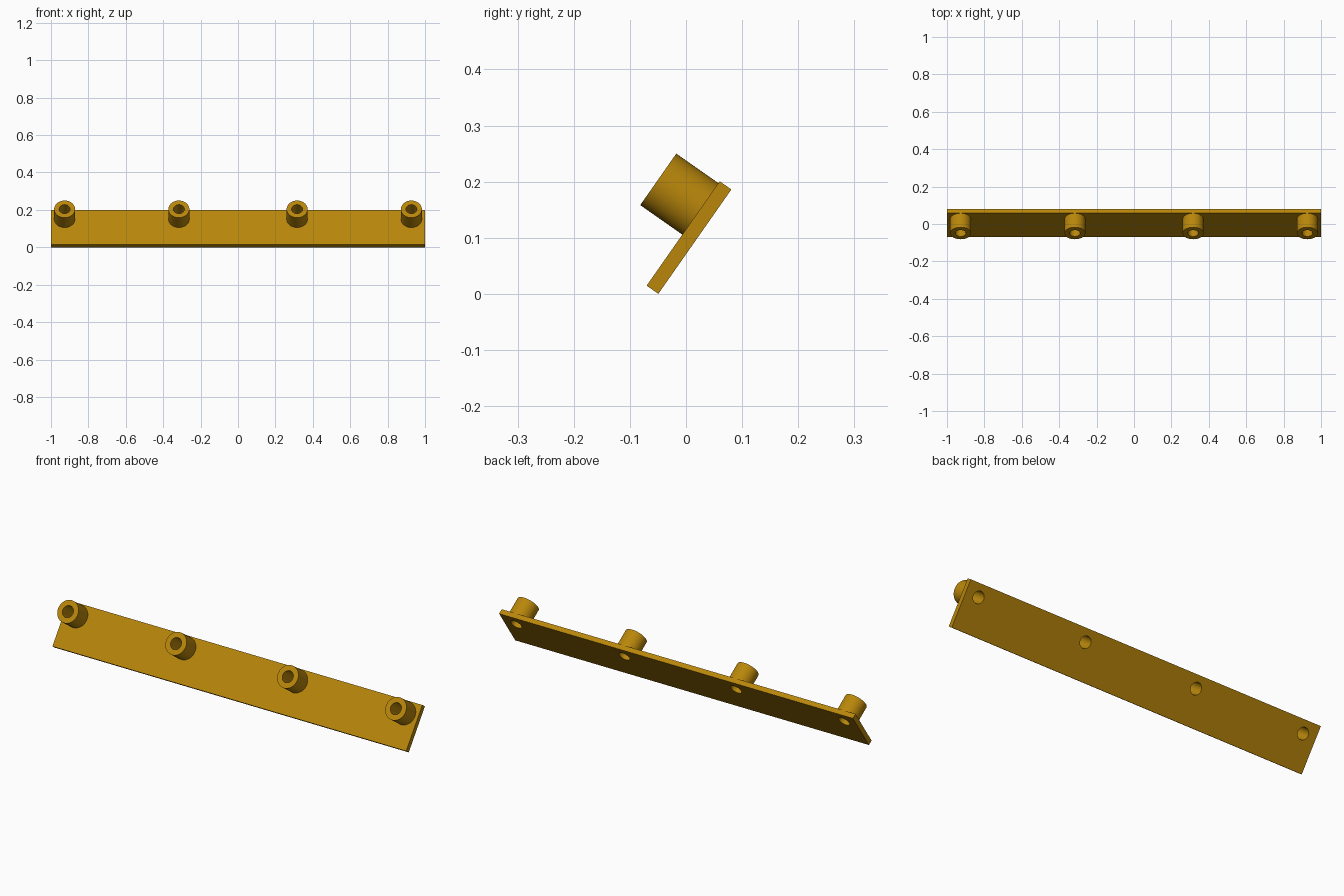
import bpy, bmesh, math
from mathutils import Matrix

if "Cube" in bpy.data.objects:
    bpy.data.objects.remove(bpy.data.objects["Cube"])

# Local frame: X along the strip, Y up the plate, Z out of its front face
TILT = Matrix.Translation((0, -0.0702, 0.0147)) @ Matrix.Rotation(math.radians(55), 4, 'X')
HEIGHT, THICK = 0.227, 0.0255
BOSS_Y, BOSS_H = 0.167, 0.0916
BOSS_R, HOLE_R = 0.056, 0.029
SEGS = 48
BOSS_X = (-0.927, -0.316, 0.316, 0.927)

gold = bpy.data.materials.new("dark gold")
gold.diffuse_color = (0.479, 0.238, 0.0033, 1)
gold.use_nodes = True
gold.node_tree.nodes["Principled BSDF"].inputs["Base Color"].default_value = gold.diffuse_color


def make(name, bm):
    bmesh.ops.recalc_face_normals(bm, faces=bm.faces)
    mesh = bpy.data.meshes.new(name)
    bm.to_mesh(mesh)
    bm.free()
    mesh.materials.append(gold)
    ob = bpy.data.objects.new(name, mesh)
    bpy.context.collection.objects.link(ob)
    ob.matrix_world = TILT
    return ob


def activate(ob):
    bpy.ops.object.select_all(action='DESELECT')
    ob.select_set(True)
    bpy.context.view_layer.objects.active = ob


# Backing plate
bm = bmesh.new()
bmesh.ops.create_cube(bm, size=1, matrix=Matrix.Translation((0, HEIGHT / 2, -THICK / 2))
                      @ Matrix.Diagonal((2, HEIGHT, THICK, 1)))
plate = make("backing_plate", bm)

# Holes through the plate
bm = bmesh.new()
for x in BOSS_X:
    bmesh.ops.create_cone(bm, cap_ends=True, segments=SEGS, radius1=HOLE_R, radius2=HOLE_R,
                          depth=0.1, matrix=Matrix.Translation((x, BOSS_Y, 0)))
cutter = make("hole_cutter", bm)
cutter.hide_render = True
mod = plate.modifiers.new("holes", 'BOOLEAN')
mod.operation, mod.solver, mod.object = 'DIFFERENCE', 'EXACT', cutter
activate(plate)
bpy.ops.object.modifier_apply(modifier=mod.name)
bpy.data.objects.remove(cutter)
bpy.ops.object.shade_smooth_by_angle(angle=math.radians(30))

# Hollow bosses: outer wall, front rim and bore
for i, x in enumerate(BOSS_X):
    bm = bmesh.new()
    rings = []
    for r, z in ((BOSS_R, 0), (BOSS_R, BOSS_H), (HOLE_R, BOSS_H), (HOLE_R, 0)):
        rings.append([bm.verts.new((x + r * math.cos(a), BOSS_Y + r * math.sin(a), z))
                      for a in (math.tau * k / SEGS for k in range(SEGS))])
    for lo, hi in zip(rings, rings[1:]):
        for k in range(SEGS):
            n = (k + 1) % SEGS
            bm.faces.new((lo[k], lo[n], hi[n], hi[k]))
    boss = make(f"boss_{i + 1}", bm)
    activate(boss)
    bpy.ops.object.shade_smooth_by_angle(angle=math.radians(30))
